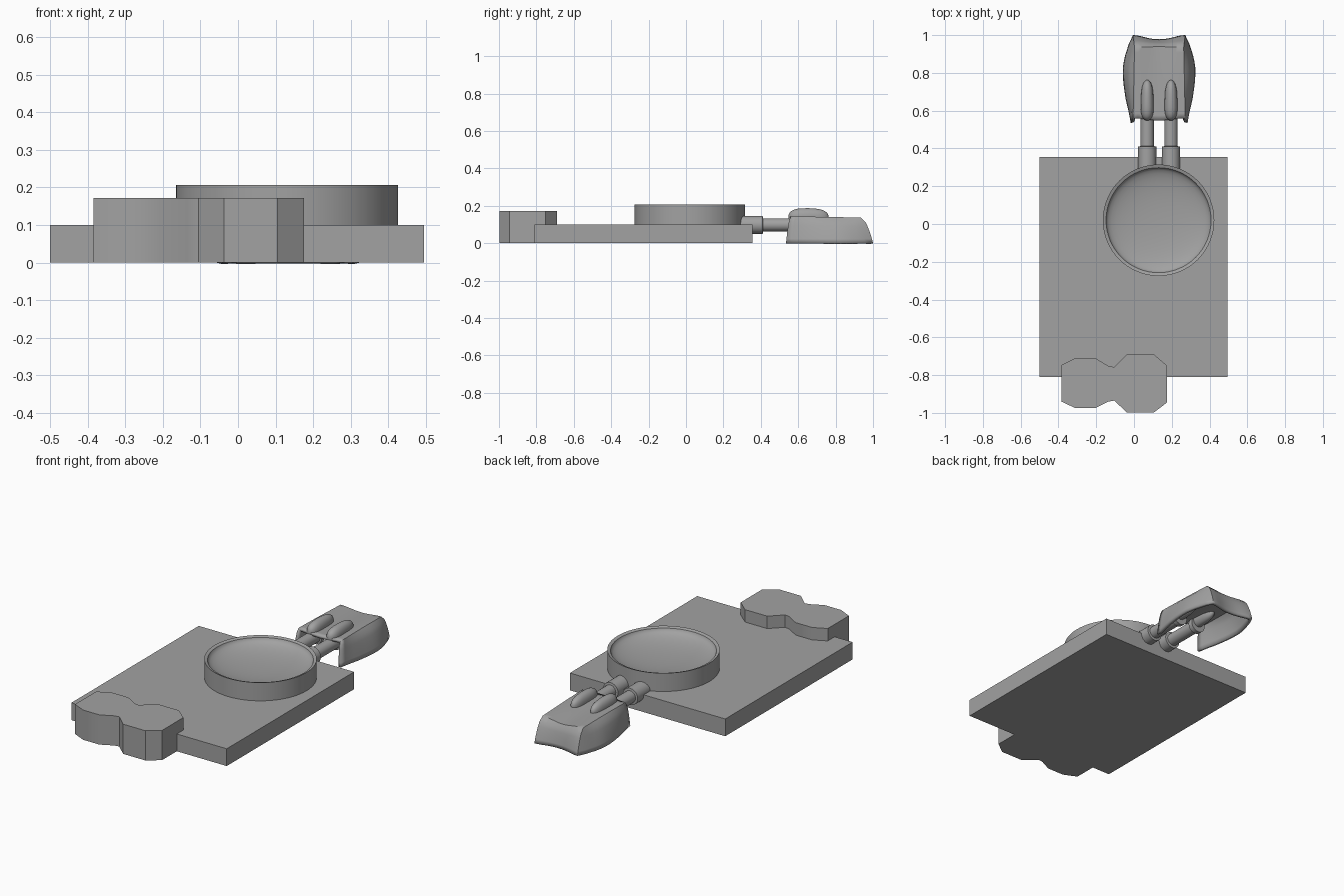
import bpy, bmesh, math
from mathutils import Vector

cube = bpy.data.objects.get("Cube")
if cube:
    bpy.data.objects.remove(cube, do_unlink=True)

grey = bpy.data.materials.new("plain grey")
grey.use_nodes = True
grey.diffuse_color = (0.36, 0.36, 0.36, 1)
grey.node_tree.nodes["Principled BSDF"].inputs["Base Color"].default_value = (0.36, 0.36, 0.36, 1)


def finish(bm, name, angle=None):
    bmesh.ops.recalc_face_normals(bm, faces=bm.faces)
    me = bpy.data.meshes.new(name)
    bm.to_mesh(me)
    bm.free()
    ob = bpy.data.objects.new(name, me)
    bpy.context.collection.objects.link(ob)
    me.materials.append(grey)
    if angle:
        bpy.ops.object.select_all(action='DESELECT')
        ob.select_set(True)
        bpy.context.view_layer.objects.active = ob
        bpy.ops.object.shade_smooth_by_angle(angle=math.radians(angle))
    return ob


def prism(name, outline, height, angle=None):
    bm = bmesh.new()
    face = bm.faces.new([bm.verts.new((x, y, 0)) for x, y in outline])
    top = bmesh.ops.extrude_face_region(bm, geom=[face])["geom"]
    for v in top:
        if isinstance(v, bmesh.types.BMVert):
            v.co.z = height
    return finish(bm, name, angle)


def lathe(name, profile, steps, centre, along_y=False):
    """Spin a (radius, distance) profile about z, or about y."""
    bm = bmesh.new()
    vs = [bm.verts.new((r, 0, d)) for r, d in profile]
    es = [bm.edges.new(p) for p in zip(vs, vs[1:])]
    bmesh.ops.spin(bm, geom=vs + es, cent=(0, 0, 0), axis=(0, 0, 1),
                   angle=math.tau, steps=steps)
    bmesh.ops.remove_doubles(bm, verts=bm.verts, dist=1e-4)
    for v in bm.verts:
        x, y, z = v.co
        v.co = Vector((x, z, y) if along_y else (x, y, z)) + Vector(centre)
    return finish(bm, name, 35)


def smooth_table(table, t):
    """Interpolate a list of (position, value) pairs."""
    for (a, p), (b, q) in zip(table, table[1:]):
        if t <= b:
            k = max(0, (t - a) / (b - a))
            return p + (q - p) * k
    return table[-1][1]


# Base slab
prism("base_slab", [(-0.5, -0.81), (0.495, -0.81), (0.495, 0.355), (-0.5, 0.355)], 0.1)

# Waisted block overhanging the front edge
prism("waisted_block", [
    (-0.385, -0.94), (-0.31, -0.975), (-0.205, -0.975), (-0.135, -0.94), (-0.105, -0.935),
    (-0.037, -0.998), (0.105, -0.998), (0.175, -0.945), (0.175, -0.75), (0.105, -0.69),
    (-0.037, -0.69), (-0.105, -0.757), (-0.135, -0.752), (-0.205, -0.71), (-0.31, -0.71),
    (-0.385, -0.747)], 0.172, 36)

# Round dish with a shallow bowl
R = 0.295
bowl = [(0.278 * math.sin(a), 0.145 + 0.055 * (1 - math.cos(a)) ** 1.1)
        for a in [i * math.pi / 20 for i in range(11)]]
lathe("round_dish", [(0, 0.09), (R, 0.09), (R, 0.206)] + bowl[::-1], 64, (0.13, 0.02, 0))

# Twin pipes with collars at both ends
CX = 0.133
for name, x in (("right", CX - 0.063), ("left", CX + 0.063)):
    lathe(name + "_pipe", [(0, 0.25), (0.048, 0.25), (0.048, 0.41), (0.035, 0.412),
                           (0.035, 0.6), (0.045, 0.602), (0.045, 0.63), (0, 0.63)],
          24, (x, 0, 0.098), True)

# Hollow shell: a wall around three sides, lofted from ground to the top edge
half_width = [(0.53, 0.15), (0.58, 0.158), (0.66, 0.177), (0.75, 0.19), (0.82, 0.193),
              (0.88, 0.184), (0.93, 0.168), (0.97, 0.155), (1.0, 0.125)]
NS, NB, NH = 14, 12, 7
bm = bmesh.new()


def back_wave(s):
    return 0.5 - 0.5 * math.cos(math.pi * (1 - abs(s)))


def plan(i):
    """Base point and top point for step i along the U-shaped wall."""
    if i < NS or i > NS + NB:
        side = -1 if i < NS else 1
        k = (i if i < NS else 2 * NS + NB - i) / NS
        y = 0.535 + 0.455 * k
        base = Vector((side * smooth_table(half_width, y), y, 0))
        top = Vector((side * (0.138 - 0.008 * k), 0.56 + 0.375 * k, 0.142 - 0.006 * k * k))
    else:
        s = 2 * (i - NS) / NB - 1
        base = Vector((0.138 * math.copysign(abs(s) ** 0.85, s), 1.0 - 0.022 * back_wave(s), 0))
        top = Vector((0.13 * s, 0.935 + 0.004 * back_wave(s), 0.136 - 0.012 * back_wave(s)))
    return base, top


count = 2 * NS + NB + 1
rows = []
for i in range(count):
    base, top = plan(i)
    row = []
    for j in range(NH):
        t = j / (NH - 1)
        inward = 1 - math.sqrt(1 - 0.96 * t * t) if t < 1 else 1
        inward = 0.5 * inward + 0.5 * t
        p = base.lerp(top, inward)
        p.z = top.z * t
        row.append(bm.verts.new(p))
    rows.append(row)
for a, b in zip(rows, rows[1:]):
    for j in range(NH - 1):
        bm.faces.new((a[j], b[j], b[j + 1], a[j + 1]))

# Shell roof, bridging the two side walls
grid = []
for i in range(NS + 1):
    l, r = rows[i][-1], rows[count - 1 - i][-1]
    line = [l]
    for k in range(1, NB):
        s = 2 * k / NB - 1
        p = l.co.lerp(r.co, k / NB)
        w = back_wave(s)
        depth = i / NS
        p.z -= 0.012 * w * depth
        p.y += 0.004 * w * depth - 0.012 * w * (1 - depth)
        line.append(rows[NS + k][-1] if i == NS else bm.verts.new(p))
    grid.append(line + [r])
for a, b in zip(grid, grid[1:]):
    for k in range(NB):
        bm.faces.new((a[k], a[k + 1], b[k + 1], b[k]))
for v in bm.verts:
    v.co.x += CX
shell = finish(bm, "hollow_shell", 42)
# Thicken inward
if sum(f.normal.z * f.area for f in shell.data.polygons) < 0:
    shell.data.flip_normals()
wall = shell.modifiers.new("wall", 'SOLIDIFY')
wall.thickness = 0.016
wall.offset = -1

# Raised ridges over the pipe ends
for name, x in (("right", CX - 0.063), ("left", CX + 0.063)):
    bm = bmesh.new()
    bmesh.ops.create_uvsphere(bm, u_segments=24, v_segments=16, radius=1)
    for v in bm.verts:
        px, py, pz = v.co
        py = math.copysign(abs(py) ** 0.6, py)
        taper = 1 - 0.12 * py
        v.co = (x + 0.034 * px * taper, 0.655 + 0.108 * py,
                0.135 + 0.052 * math.copysign(abs(pz) ** 0.8, pz) * (1 - 0.1 * max(py, 0)))
    finish(bm, name + "_ridge", 60)
